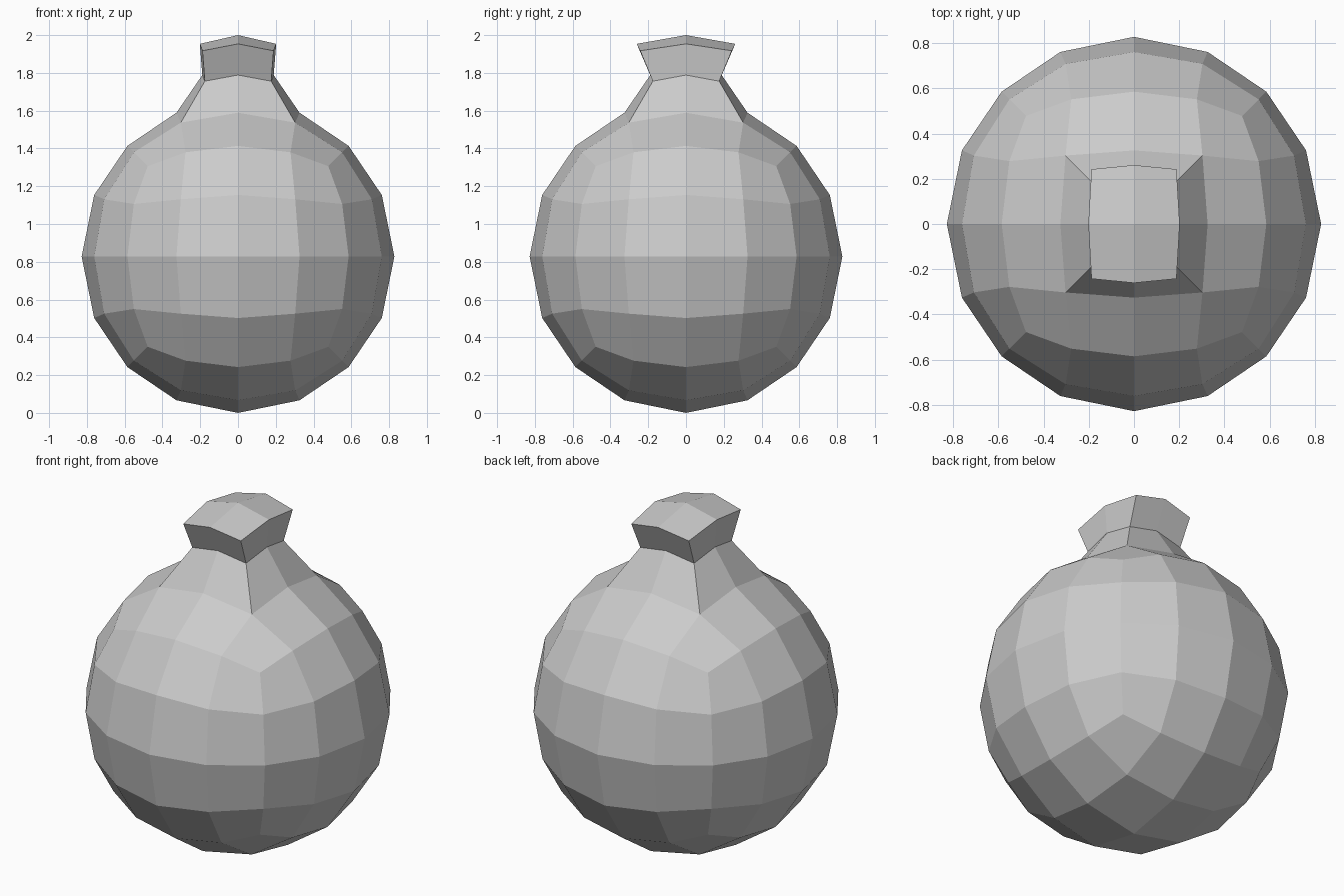
import bpy
import bmesh
from mathutils import Vector

if "Cube" in bpy.data.objects:
    bpy.data.objects.remove(bpy.data.objects["Cube"])

RADIUS = 0.828

# Material
grey = bpy.data.materials.new("light grey")
grey.use_nodes = True
colour = (0.6, 0.6, 0.6, 1)
grey.diffuse_color = colour
grey.node_tree.nodes["Principled BSDF"].inputs["Base Color"].default_value = colour

# Body: a cube subdivided twice, then rounded to a sphere
bpy.ops.mesh.primitive_cube_add(size=2)
body = bpy.context.object
body.name = body.data.name = "round_body_with_neck"
subdivision = body.modifiers.new("Subdivision", "SUBSURF")
subdivision.levels = 2
subdivision.use_limit_surface = False
bpy.ops.object.modifier_apply(modifier=subdivision.name)

bm = bmesh.new()
bm.from_mesh(body.data)
for v in bm.verts:
    v.co = v.co.normalized() * RADIUS + Vector((0, 0, RADIUS))

# Neck and flared lip: extrude the four faces around the top pole
pole = max(bm.verts, key=lambda v: v.co.z)
patch = list(pole.link_faces)


def extrude_patch(faces, scale, top):
    """Extrude the patch, scale it about the z axis and set its peak height."""
    geom = bmesh.ops.extrude_face_region(bm, geom=faces)["geom"]
    verts = [g for g in geom if isinstance(g, bmesh.types.BMVert)]
    peak = max(v.co.z for v in verts)
    for v in verts:
        v.co.x *= scale[0]
        v.co.y *= scale[1]
        v.co.z = top - (peak - v.co.z) * scale[2]
    return [g for g in geom if isinstance(g, bmesh.types.BMFace)]


patch = extrude_patch(patch, (0.58, 0.58, 0.62), 1.83)
patch = extrude_patch(patch, (1.07, 1.38, 1.12), 2.0)

bmesh.ops.recalc_face_normals(bm, faces=bm.faces)
bm.to_mesh(body.data)
bm.free()

body.data.materials.append(grey)
body.data.shade_flat()
